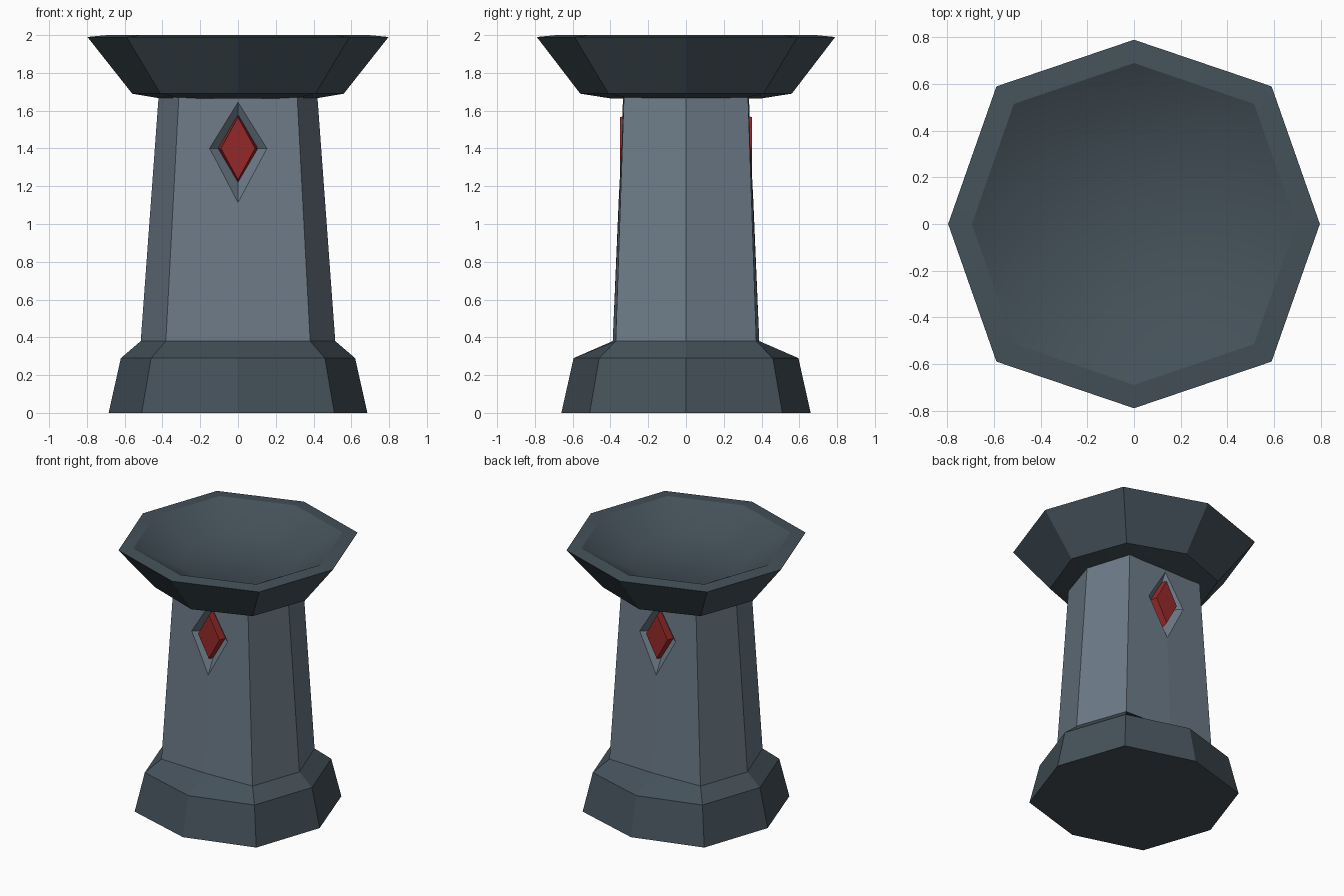
import bpy, bmesh, math

if "Cube" in bpy.data.objects:
    bpy.data.objects.remove(bpy.data.objects["Cube"])


def material(name, rgb):
    m = bpy.data.materials.new(name)
    m.diffuse_color = (*rgb, 1)
    m.use_nodes = True
    m.node_tree.nodes["Principled BSDF"].inputs["Base Color"].default_value = m.diffuse_color
    return m


dark_stone = material("dark slate stone", (0.058, 0.082, 0.100))
light_stone = material("grey stone", (0.150, 0.195, 0.240))
red = material("red gem", (0.30, 0.022, 0.022))


def octagon(ax, ay, dx, dy, z):
    """Ring with corners on both axes (ax, ay) and on the diagonals (dx, dy)."""
    return [(ax, 0, z), (dx, dy, z), (0, ay, z), (-dx, dy, z),
            (-ax, 0, z), (-dx, -dy, z), (0, -ay, z), (dx, -dy, z)]


def diamond(w, h, y, zc):
    return [(w, y, zc), (0, y, zc + h), (-w, y, zc), (0, y, zc - h)]


def loft(name, rings, mat, cap_end=True):
    """Skin a stack of rings and cap the ends."""
    bm = bmesh.new()
    loops = [[bm.verts.new(p) for p in r] for r in rings]
    n = len(loops[0])
    for a, b in zip(loops, loops[1:]):
        for i in range(n):
            j = (i + 1) % n
            bm.faces.new((a[i], a[j], b[j], b[i]))
    bm.faces.new(loops[0][::-1])
    if cap_end:
        bm.faces.new(loops[-1])
        bmesh.ops.recalc_face_normals(bm, faces=bm.faces)
    me = bpy.data.meshes.new(name)
    bm.to_mesh(me)
    bm.free()
    me.materials.append(mat)
    ob = bpy.data.objects.new(name, me)
    bpy.context.collection.objects.link(ob)
    return ob


# Foot with sloped ledge
base = loft("base", [octagon(.685, .66, .51, .51, 0),
                     octagon(.62, .595, .46, .46, .29),
                     octagon(.515, .388, .382, .372, .38)], dark_stone, False)

# Tapered column
column = loft("column", [octagon(.515, .388, .382, .372, .379),
                         octagon(.42, .333, .313, .328, 1.68)], light_stone)

# Hollow dish on top
bowl = loft("bowl", [octagon(.41, .40, .30, .30, 1.665),
                     octagon(.56, .56, .41, .41, 1.69),
                     octagon(.797, .79, .59, .59, 1.99),
                     octagon(.695, .69, .515, .515, 2.0),
                     octagon(.41, .41, .305, .31, 1.85)], dark_stone)

# Diamond recesses and gems on front and back
for side, s in (("front", -1), ("back", 1)):
    cutter = loft(side + "_recess_cutter",
                  [diamond(.105, .18, s * .300, 1.40),
                   diamond(.205, .345, s * .388, 1.40)], light_stone)
    cutter.hide_render = True
    cutter.hide_viewport = True
    cut = column.modifiers.new(side + " recess", 'BOOLEAN')
    cut.operation = 'DIFFERENCE'
    cut.solver = 'EXACT'
    cut.object = cutter
    loft(side + "_gem", [diamond(.106, .18, s * .298, 1.40),
                         diamond(.090, .165, s * .350, 1.40)], red)

# Only the shallow inside of the bowl is soft
bpy.ops.object.select_all(action='DESELECT')
bowl.select_set(True)
bpy.context.view_layer.objects.active = bowl
bpy.ops.object.shade_smooth_by_angle(angle=math.radians(30))
